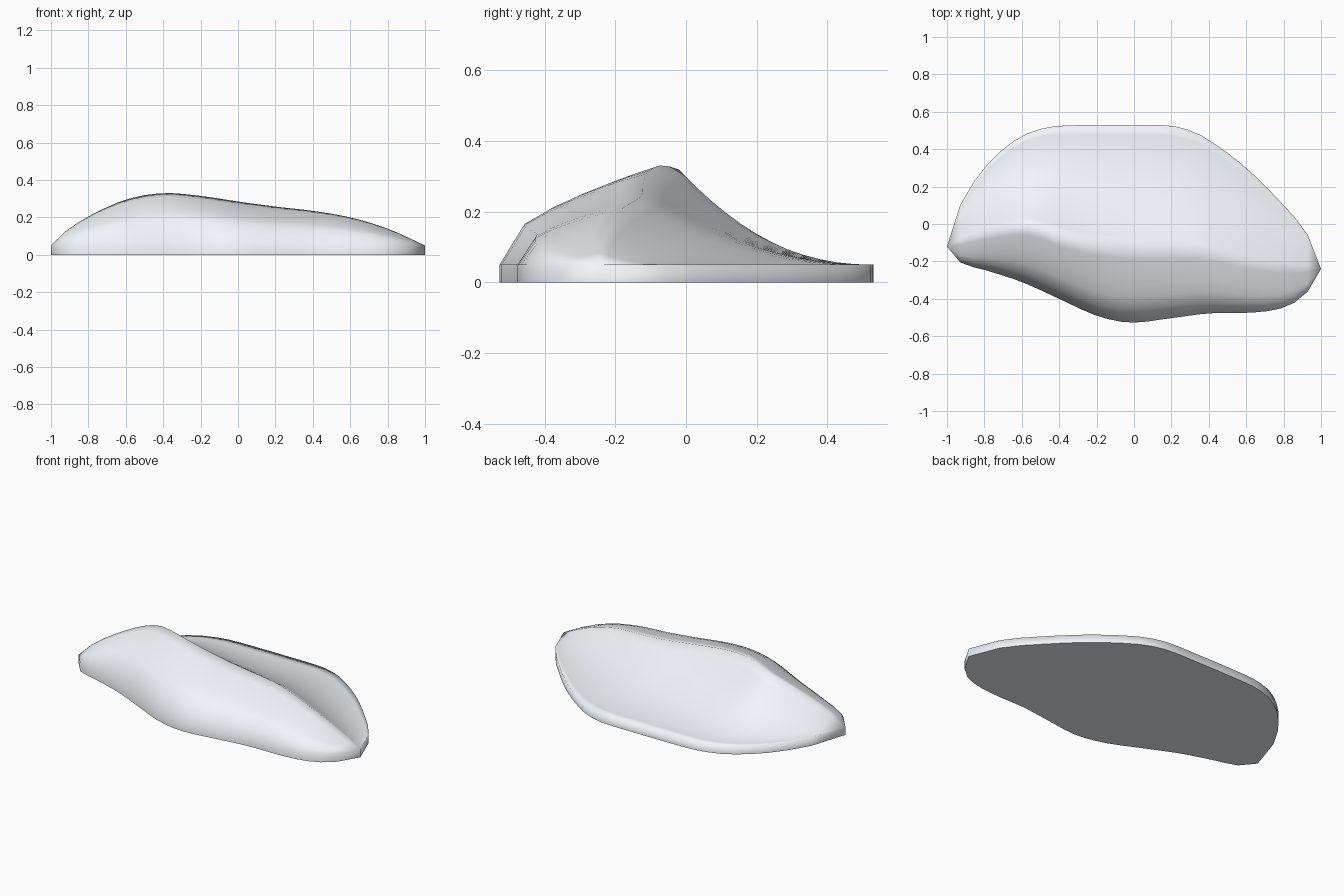
import bpy, bmesh

if "Cube" in bpy.data.objects:
    bpy.data.objects.remove(bpy.data.objects["Cube"])

STATIONS, FRONT, BACK, RIM = 28, 6, 12, 0.05

# Outline and ridge curves as (x, value) points
front_y = [(-1, -.12), (-.93, -.205), (-.8, -.245), (-.6, -.31), (-.4, -.40), (-.2, -.49),
           (-.02, -.527), (.2, -.503), (.4, -.478), (.6, -.475), (.75, -.46), (.85, -.425), (.93, -.36), (1, -.24)]
back_y = [(-1, -.12), (-.93, .10), (-.8, .30), (-.7, .40), (-.6, .47), (-.5, .508), (-.4, .525),
          (0, .53), (.2, .525), (.3, .50), (.4, .45), (.6, .30), (.8, .10), (.93, -.06), (1, -.24)]
crest_y = [(-1, -.12), (-.8, -.05), (-.6, -.005), (-.5, -.02), (-.37, -.07), (-.2, -.105),
           (0, -.12), (.35, -.13), (.6, -.19), (.8, -.225), (1, -.24)]
crest_z = [(-1, .05), (-.93, .12), (-.8, .205), (-.6, .295), (-.4, .33), (-.2, .315), (0, .285),
           (.2, .258), (.4, .235), (.6, .20), (.8, .14), (1, .05)]


def sample(pts, x):
    """Smooth cubic interpolation through the points."""
    i = 0
    while i < len(pts) - 2 and x > pts[i + 1][0]:
        i += 1

    def slope(k):
        a, b = pts[max(k - 1, 0)], pts[min(k + 1, len(pts) - 1)]
        return (b[1] - a[1]) / (b[0] - a[0])

    (x0, v0), (x1, v1) = pts[i], pts[i + 1]
    h = x1 - x0
    t = (x - x0) / h
    return ((2*t**3 - 3*t*t + 1) * v0 + (t**3 - 2*t*t + t) * h * slope(i)
            + (3*t*t - 2*t**3) * v1 + (t**3 - t*t) * h * slope(i + 1))


def section(x):
    """Closed loop: rim, bulging front slope, ridge, hollow back slope, rim."""
    yf, yb, yc, zc = (sample(c, x) for c in (front_y, back_y, crest_y, crest_z))
    rise = zc - RIM
    loop = [(x, yf, 0)]
    for k in range(FRONT + 1):
        t = k / FRONT
        loop.append((x, yf + (yc - yf) * t, RIM + rise * t ** .42))
    for k in range(1, BACK + 1):
        t = k / BACK
        loop.append((x, yc + (yb - yc) * t, RIM + rise * (1 - t) ** 2.1))
    loop.append((x, yb, 0))
    return loop


# Dune body lofted along x
bm = bmesh.new()
rows = [[bm.verts.new(p) for p in section(-1 + 2 * i / STATIONS)] for i in range(STATIONS + 1)]
for a, b in zip(rows, rows[1:]):
    n = len(a)
    for j in range(n):
        bm.faces.new((a[j], b[j], b[(j + 1) % n], a[(j + 1) % n]))
bmesh.ops.remove_doubles(bm, verts=bm.verts, dist=0.0005)
bmesh.ops.recalc_face_normals(bm, faces=bm.faces)

# Smooth everywhere, with a sharp edge only around the flat underside
for f in bm.faces:
    f.smooth = True
for e in bm.edges:
    under = [max(v.co.z for v in f.verts) < .001 for f in e.link_faces]
    e.smooth = not (any(under) and not all(under))

mesh = bpy.data.meshes.new("snow_dune")
bm.to_mesh(mesh)
bm.free()
dune = bpy.data.objects.new("snow_dune", mesh)
bpy.context.collection.objects.link(dune)

# Pale, slightly cool white
snow = bpy.data.materials.new("snow")
snow.diffuse_color = (0.89, 0.92, 0.96, 1)
snow.use_nodes = True
snow.node_tree.nodes["Principled BSDF"].inputs["Base Color"].default_value = snow.diffuse_color
mesh.materials.append(snow)
